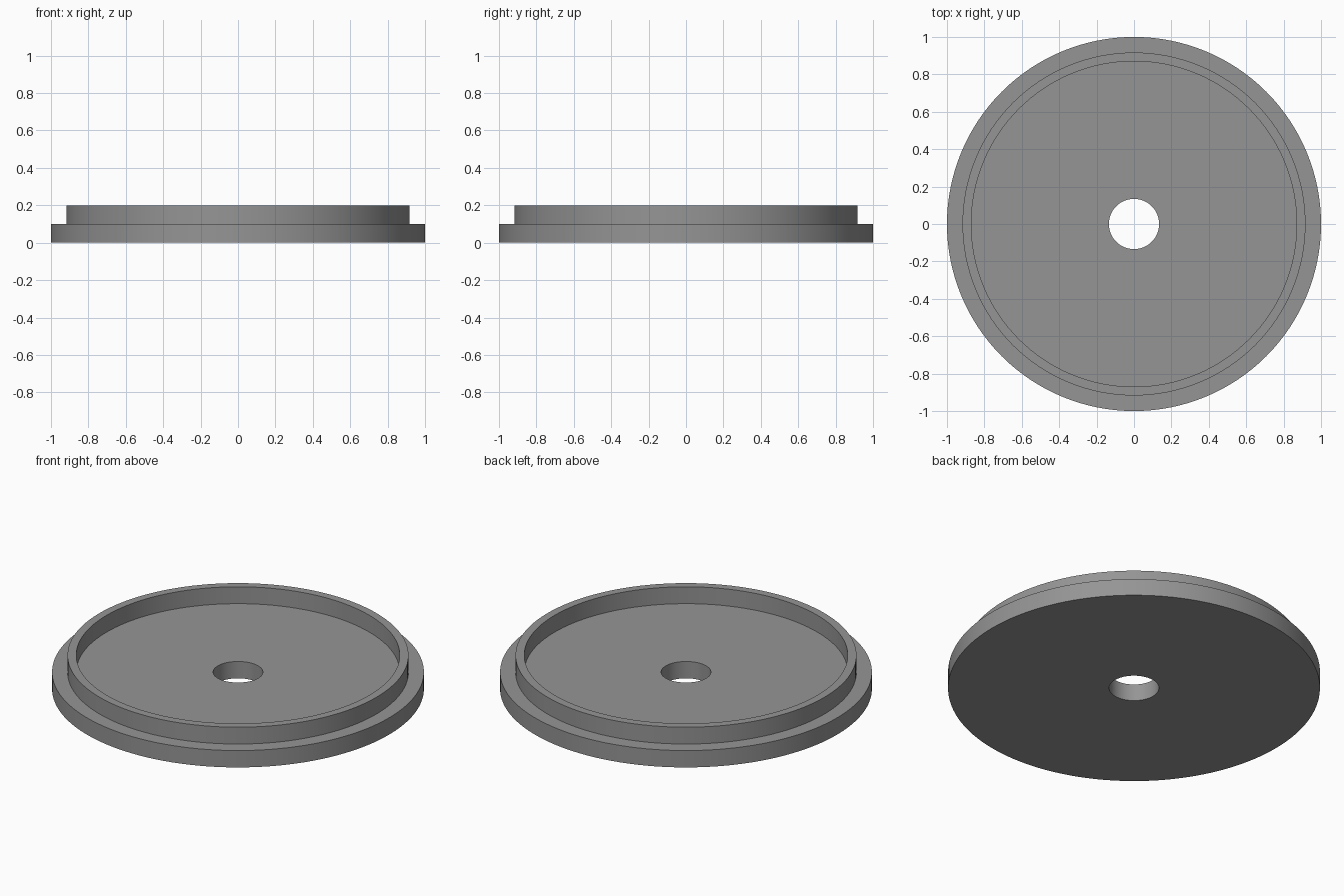
import bpy
import bmesh
import math

if "Cube" in bpy.data.objects:
    bpy.data.objects.remove(bpy.data.objects["Cube"])

SEGMENTS = 128

# Closed cross-section (radius, height): base, stepped rim, recessed floor, bore
PROFILE = [(0.134, 0.0), (1.0, 0.0), (1.0, 0.1), (0.917, 0.1),
           (0.917, 0.2), (0.87, 0.2), (0.87, 0.1), (0.134, 0.1)]


def lathe(name, profile, material):
    bm = bmesh.new()
    rings = []
    for i in range(SEGMENTS):
        a = 2 * math.pi * i / SEGMENTS
        rings.append([bm.verts.new((r * math.cos(a), r * math.sin(a), z))
                      for r, z in profile])
    n = len(profile)
    for i in range(SEGMENTS):
        here, after = rings[i], rings[(i + 1) % SEGMENTS]
        for j in range(n):
            k = (j + 1) % n
            bm.faces.new((here[j], after[j], after[k], here[k]))
    bmesh.ops.recalc_face_normals(bm, faces=bm.faces)
    mesh = bpy.data.meshes.new(name)
    bm.to_mesh(mesh)
    bm.free()
    mesh.materials.append(material)
    obj = bpy.data.objects.new(name, mesh)
    bpy.context.collection.objects.link(obj)
    bpy.context.view_layer.objects.active = obj
    obj.select_set(True)
    bpy.ops.object.shade_smooth_by_angle(angle=math.radians(30))
    return obj


grey = bpy.data.materials.new("mid_grey")
grey.diffuse_color = (0.3, 0.3, 0.3, 1.0)
grey.use_nodes = True
grey.node_tree.nodes["Principled BSDF"].inputs["Base Color"].default_value = grey.diffuse_color

# Round lid with a raised lip and a centre hole
lathe("flanged_lid", PROFILE, grey)
